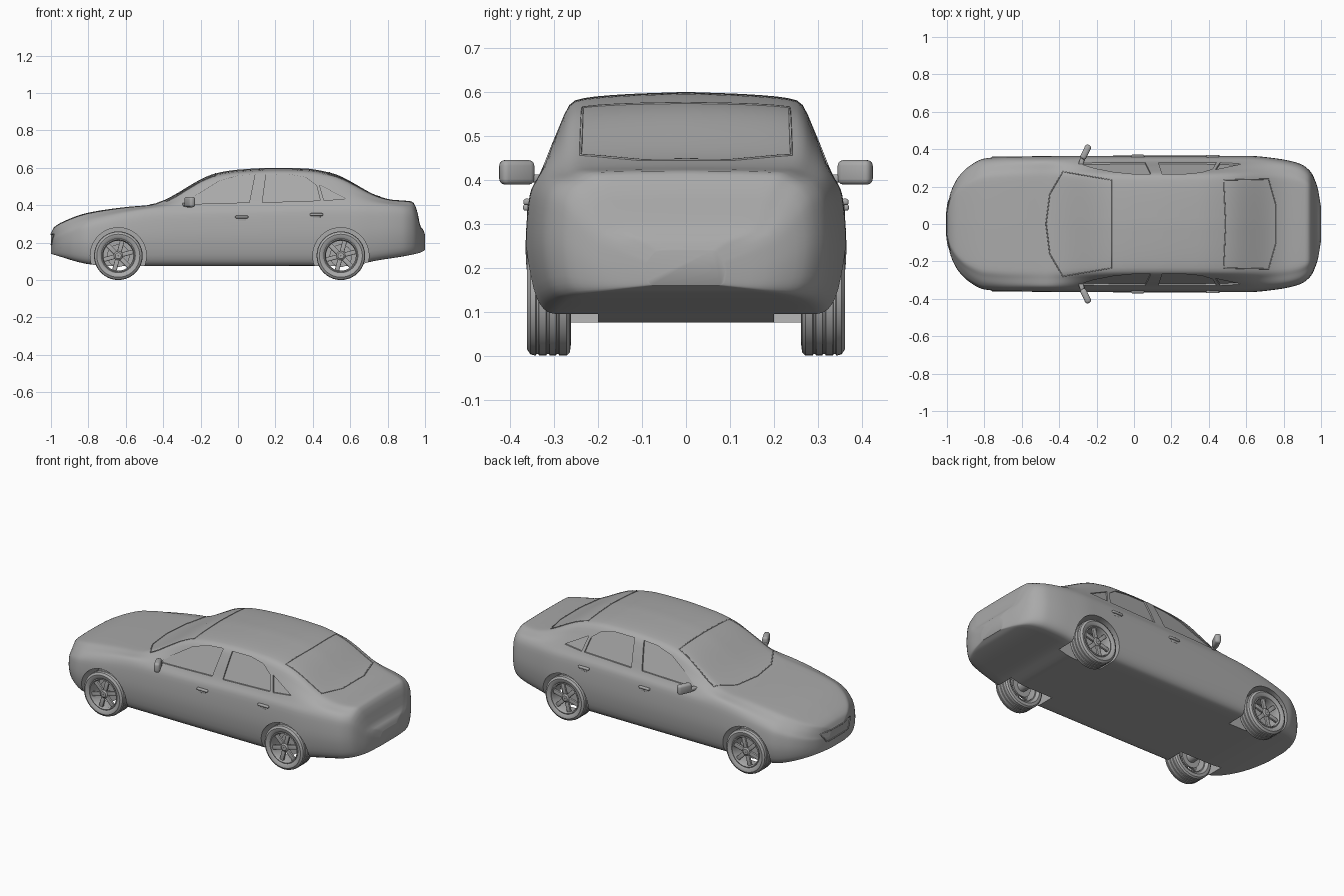
import bpy, bmesh, math
from mathutils import Vector, Matrix
from mathutils.bvhtree import BVHTree

cube = bpy.data.objects.get("Cube")
if cube:
    bpy.data.objects.remove(cube, do_unlink=True)

paint = bpy.data.materials.new("plain_grey")
paint.use_nodes = True
grey = (0.4, 0.4, 0.4, 1)
paint.diffuse_color = grey
for node in paint.node_tree.nodes:
    if node.type == 'BSDF_PRINCIPLED':
        node.inputs["Base Color"].default_value = grey
        node.inputs["Roughness"].default_value = 0.6


def activate(obj):
    bpy.ops.object.select_all(action='DESELECT')
    obj.select_set(True)
    bpy.context.view_layer.objects.active = obj


def finish(name, bm, smooth=True):
    bmesh.ops.recalc_face_normals(bm, faces=bm.faces)
    mesh = bpy.data.meshes.new(name)
    bm.to_mesh(mesh)
    bm.free()
    mesh.materials.append(paint)
    obj = bpy.data.objects.new(name, mesh)
    bpy.context.collection.objects.link(obj)
    if smooth:
        activate(obj)
        bpy.ops.object.shade_smooth_by_angle(angle=math.radians(35))
    return obj


def loft(bm, rings, loop=False):
    """Skin closed rings; cap the ends unless the rings form a loop."""
    rows = [[bm.verts.new(p) for p in ring] for ring in rings]
    n = len(rows[0])
    pairs = list(zip(rows, rows[1:]))
    if loop:
        pairs.append((rows[-1], rows[0]))
    else:
        bm.faces.new(rows[0])
        bm.faces.new(rows[-1])
    for a, b in pairs:
        for i in range(n):
            j = (i + 1) % n
            bm.faces.new((a[i], a[j], b[j], b[i]))


def smooth_curve(keys, x):
    """Monotone cubic through (x, value) keys."""
    i = 0
    while i < len(keys) - 2 and x > keys[i + 1][0]:
        i += 1

    def slope(k):
        return (keys[k + 1][1] - keys[k][1]) / (keys[k + 1][0] - keys[k][0])

    def tangent(k):
        if k == 0 or k == len(keys) - 1:
            return slope(min(k, len(keys) - 2))
        a, b = slope(k - 1), slope(k)
        return 0 if a * b <= 0 else 2 * a * b / (a + b)
    (xa, va), (xb, vb) = keys[i], keys[i + 1]
    h = xb - xa
    t = min(max((x - xa) / h, 0), 1)
    s = 1 - t
    return (va * s * s * (1 + 2 * t) + vb * t * t * (3 - 2 * t)
            + h * t * s * (s * tangent(i) - t * tangent(i + 1)))


# Body: lofted cross-sections driven by side and plan curves
TOP = [(-1, .25), (-.985, .28), (-.94, .31), (-.8, .36), (-.6, .39), (-.46, .403), (-.4, .425),
       (-.12, .57), (0, .59), (.2, .6), (.35, .597), (.5, .572), (.76, .445), (.82, .43),
       (.93, .42), (.955, .38), (.975, .29), (.992, .265), (1, .24)]
BOTTOM = [(-1, .14), (-.8, .085), (-.7, .075), (.6, .075), (.72, .1), (.97, .145), (1, .16)]
WIDTH = [(-1, .08), (-.98, .17), (-.94, .25), (-.88, .31), (-.8, .35), (-.65, .362), (0, .365),
         (.6, .365), (.75, .352), (.88, .325), (.94, .285), (.98, .2), (1, .09)]
BELT = [(-1, .22), (-.9, .28), (-.75, .33), (-.4, .39), (0, .405), (.5, .415), (.8, .4),
        (.93, .38), (1, .22)]


def section(x):
    top, low, w = (smooth_curve(c, x) for c in (TOP, BOTTOM, WIDTH))
    belt = min(smooth_curve(BELT, x), top - .01)
    h, cabin = belt - low, top - belt
    pts = [(0, low), (.82, low), (.95, low + .12 * h), (1, low + .5 * h),
           (.975, low + .85 * h), (.91, belt), (.81, belt + .5 * cabin),
           (.69, belt + .9 * cabin), (.4, belt + .97 * cabin), (0, top)]
    ys = [(i, p[0] * w) for i, p in enumerate(pts)]
    zs = [(i, p[1]) for i, p in enumerate(pts)]
    steps = [i / 4 for i in range(4 * (len(pts) - 1) + 1)]
    half = [(smooth_curve(ys, t), smooth_curve(zs, t)) for t in steps]
    ring = half + [(-y, z) for y, z in half[-2:0:-1]]
    return [(x, y, z) for y, z in ring]


bm = bmesh.new()
stations = 90
loft(bm, [section(-math.cos(math.pi * i / stations)) for i in range(stations + 1)])
body = finish("car_body", bm, smooth=False)
surface = BVHTree.FromPolygons([v.co for v in body.data.vertices],
                               [p.vertices for p in body.data.polygons])


def project(points, place, direction):
    """Drop a subdivided flat outline onto the body."""
    direction = Vector(direction)
    hits = []
    for i, a in enumerate(points):
        b = points[(i + 1) % len(points)]
        for k in range(6):
            flat = Vector(a).lerp(Vector(b), k / 6)
            hit = surface.ray_cast(Vector(place(*flat)) - direction * 2, direction)[0]
            if hit:
                hits.append(hit)
    return hits


def trim(name, points, radius=.003):
    data = bpy.data.curves.new(name, 'CURVE')
    data.dimensions = '3D'
    data.bevel_depth = radius
    data.bevel_resolution = 1
    line = data.splines.new('POLY')
    line.points.add(len(points) - 1)
    for p, co in zip(line.points, points):
        p.co = (*co, 1)
    line.use_cyclic_u = True
    data.materials.append(paint)
    obj = bpy.data.objects.new(name, data)
    bpy.context.collection.objects.link(obj)
    activate(obj)
    bpy.ops.object.convert(target='MESH')


# Windows, grille and intake: shallow recesses; wheel wells: cylinders
FRONT_WINDOW = [(-.29, .405), (-.22, .455), (-.1, .53), (0, .558), (.09, .565), (.06, .415)]
REAR_WINDOW = [(.13, .415), (.15, .565), (.27, .566), (.36, .55), (.42, .505), (.44, .425)]
QUARTER_WINDOW = [(.435, .51), (.5, .475), (.575, .435), (.46, .425)]
GRILLE = [(-.14, .245), (.14, .245), (.1, .19), (-.1, .19)]
INTAKE = [(-.24, .175), (.24, .175), (.2, .157), (-.2, .157)]
AXLES = (-.64, .55)
WHEEL_R = .13
cut = bmesh.new()


def recess(points, direction, depth):
    d = Vector(direction)
    loft(cut, [[p - d * .05 for p in points], [p + d * depth for p in points]])


def circle(x, y, z, r, n=48):
    return [(x + r * math.cos(i * math.tau / n), y, z + r * math.sin(i * math.tau / n))
            for i in range(n)]


for side in (1, -1):
    for outline in (FRONT_WINDOW, REAR_WINDOW, QUARTER_WINDOW):
        inward = (0, -side, 0)
        recess(project(outline, lambda x, z: (x, 0, z), inward), inward, .009)
    for x in AXLES:
        loft(cut, [circle(x, side * y, WHEEL_R, .15) for y in (.2, .5)])
for outline in (GRILLE, INTAKE):
    recess(project(outline, lambda y, z: (0, y, z), (1, 0, 0)), (1, 0, 0), .012)
cutter = finish("recess_cutter", cut, smooth=False)
cutter.hide_render = True
mod = body.modifiers.new("recesses", 'BOOLEAN')
mod.operation = 'DIFFERENCE'
mod.solver = 'EXACT'
mod.object = cutter
activate(body)
bpy.ops.object.modifier_apply(modifier=mod.name)
bpy.data.objects.remove(cutter, do_unlink=True)
bpy.ops.object.shade_smooth_by_angle(angle=math.radians(35))

# Glass seams and grille surround
down = (0, 0, -1)
WINDSCREEN = [(-.47, 0), (-.45, .16), (-.38, .28), (-.12, .235), (-.12, -.235), (-.38, -.28), (-.45, -.16)]
BACKLIGHT = [(.48, .235), (.49, 0), (.48, -.235), (.72, -.24), (.76, -.1), (.76, .1), (.72, .24)]
trim("windscreen_seal", project(WINDSCREEN, lambda x, y: (x, y, 0), down))
trim("rear_window_seal", project(BACKLIGHT, lambda x, y: (x, y, 0), down))
trim("grille_surround", project(GRILLE, lambda y, z: (0, y, z), (1, 0, 0)), .004)


def block(bm, centre, size, turn=0, axis='Z', bevel=0):
    made = bmesh.ops.create_cube(bm, size=1, matrix=Matrix.LocRotScale(
        Vector(centre), Matrix.Rotation(turn, 3, axis).to_quaternion(), Vector(size)))
    if bevel:
        edges = {e for v in made["verts"] for e in v.link_edges}
        bmesh.ops.bevel(bm, geom=list(edges), offset=bevel, segments=3, profile=.5, affect='EDGES')


def revolve(bm, profile, x, side, n=40):
    """Spin a closed (y, radius) profile about the axle."""
    rings = [circle(x, side * y, WHEEL_R, r, n) for y, r in profile]
    loft(bm, rings, loop=True)


# Wheels: grooved tyre, rim, spokes, hub and brake disc
TYRE = [(.275, .09), (.262, .105), (.264, .122), (.272, .13), (.288, .13), (.29, .126), (.294, .126),
        (.296, .13), (.31, .13), (.312, .126), (.316, .126), (.318, .13), (.334, .13), (.336, .126),
        (.34, .126), (.342, .13), (.354, .127), (.362, .115), (.36, .1), (.352, .09)]
RIM = [(.275, .091), (.355, .091), (.357, .086), (.345, .08), (.275, .084)]
HUB = [(.33, .002), (.33, .024), (.348, .024), (.354, .016), (.354, .002)]
DISC = [(.2, .002), (.2, .03), (.285, .03), (.285, .06), (.295, .06), (.295, .002)]
SPOKES = 6
for x, end in zip(AXLES, ("front", "rear")):
    for side, hand in ((1, "left"), (-1, "right")):
        label = end + "_" + hand
        for part, profile in (("tyre", TYRE), ("rim", RIM), ("brake_disc", DISC)):
            bm = bmesh.new()
            revolve(bm, profile, x, side)
            finish(label + "_" + part, bm)
        bm = bmesh.new()
        revolve(bm, HUB, x, side)
        for k in range(SPOKES):
            a = math.tau * (k + .25) / SPOKES
            mid = (x + .052 * math.cos(a), side * .341, WHEEL_R + .052 * math.sin(a))
            block(bm, mid, (.07, .014, .024), -a, 'Y', .003)
        finish(label + "_spokes", bm)

# Door mirrors and handles
for side, hand in ((1, "left"), (-1, "right")):
    bm = bmesh.new()
    block(bm, (-.258, side * .385, .417), (.034, .082, .056), -side * .45, 'Z', .013)
    block(bm, (-.28, side * .335, .403), (.025, .06, .018), -side * .3, 'Z', .005)
    finish(hand + "_mirror", bm)
    for x, z, end in ((.02, .337, "front"), (.42, .35, "rear")):
        hit = surface.ray_cast(Vector((x, side * 2, z)), Vector((0, -side, 0)))[0]
        bm = bmesh.new()
        block(bm, hit + Vector((0, side * .004, 0)), (.07, .016, .014), 0, 'Z', .005)
        block(bm, hit - Vector((0, 0, .009)), (.04, .006, .022), 0, 'Z', .002)
        finish(end + "_" + hand + "_door_handle", bm)
